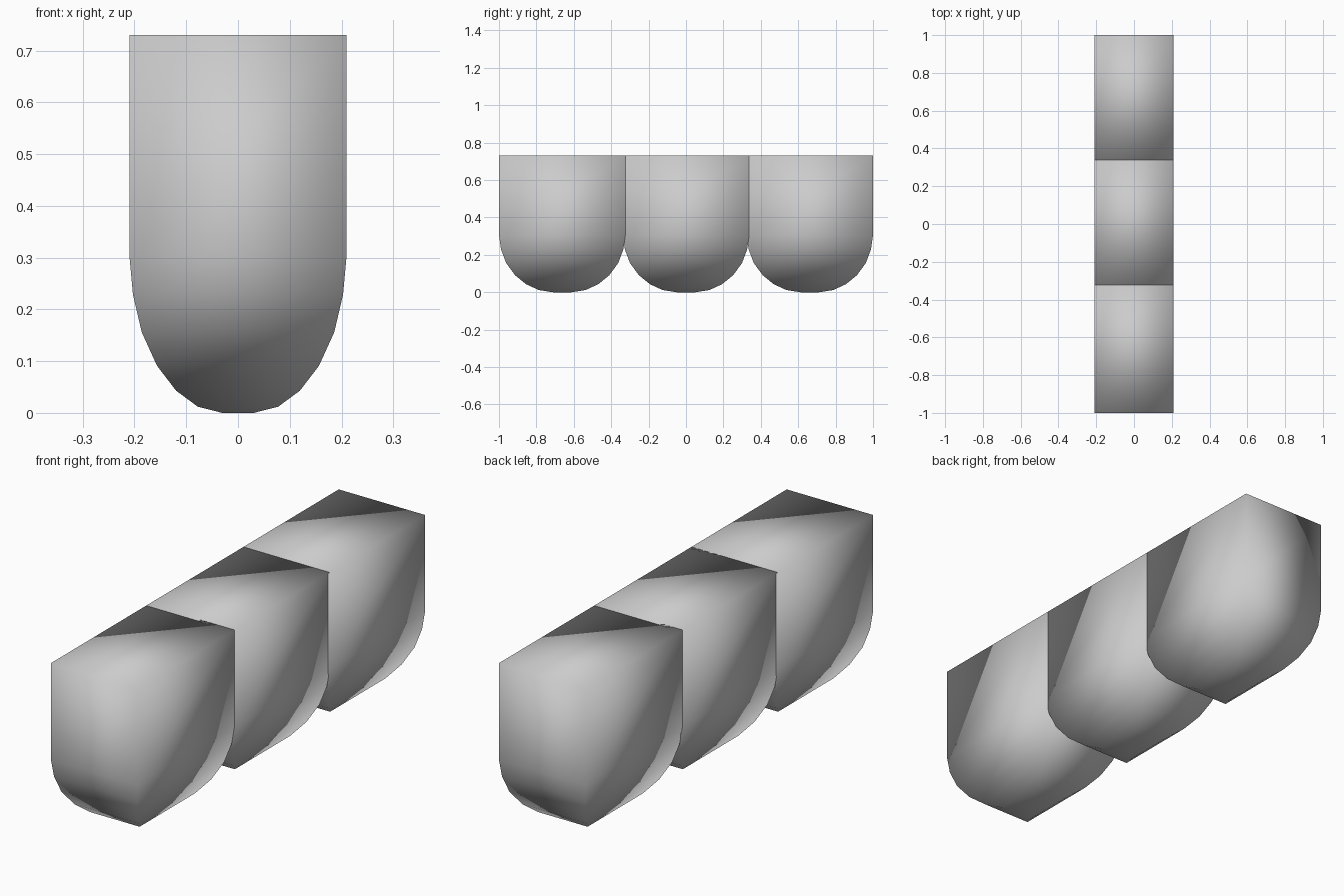
import bpy, bmesh

if "Cube" in bpy.data.objects:
    bpy.data.objects.remove(bpy.data.objects["Cube"])

HX, HY = 0.21, 0.338      # half sizes of one block
SPACING = 0.662           # distance between block centres

# side profile: (fraction of the full half width, height)
PROFILE = [(0.145, 0.0), (0.37, 0.012), (0.57, 0.043), (0.745, 0.091),
           (0.886, 0.156), (0.967, 0.229), (1.0, 0.305), (1.0, 0.73)]


def rounded_block(name, y):
    bm = bmesh.new()
    # stacked rectangular rings following the profile
    rings = [[bm.verts.new((sx * HX * s, sy * HY * s, z))
              for sx, sy in ((-1, -1), (1, -1), (1, 1), (-1, 1))]
             for s, z in PROFILE]
    for lo, hi in zip(rings, rings[1:]):
        for i in range(4):
            j = (i + 1) % 4
            bm.faces.new((lo[i], lo[j], hi[j], hi[i]))
    # flat foot and lid
    bm.faces.new(rings[0][::-1])
    bm.faces.new(rings[-1])
    for f in bm.faces:
        f.smooth = True
    mesh = bpy.data.meshes.new(name)
    bm.to_mesh(mesh)
    bm.free()
    obj = bpy.data.objects.new(name, mesh)
    obj.location.y = y
    bpy.context.collection.objects.link(obj)


# row of three slightly overlapping blocks
for name, k in (("front_block", -1), ("middle_block", 0), ("back_block", 1)):
    rounded_block(name, k * SPACING)
